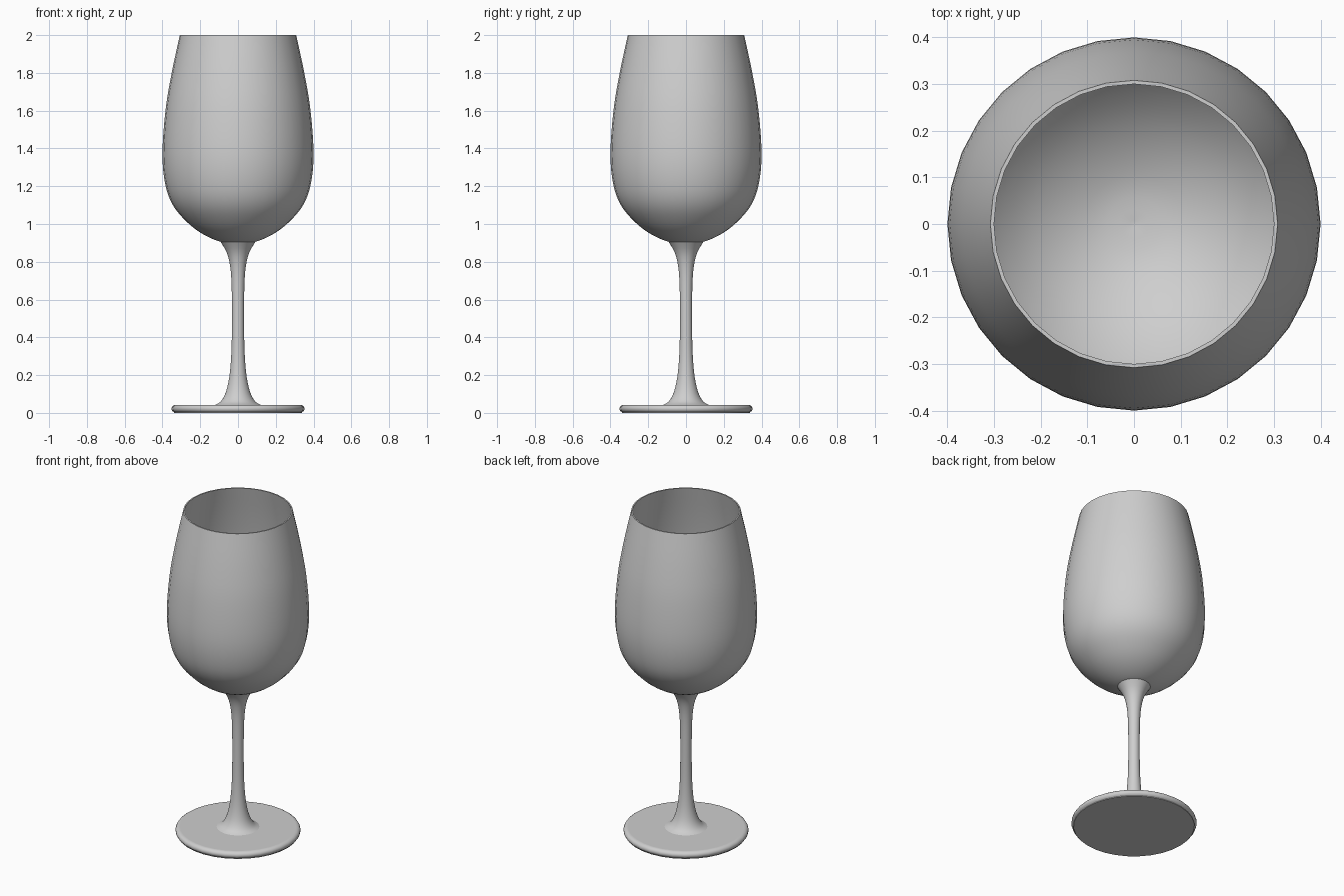
import bpy, bmesh, math

if "Cube" in bpy.data.objects:
    bpy.data.objects.remove(bpy.data.objects["Cube"])

SEGMENTS = 32
glass = bpy.data.materials.new("light grey glass")
glass.diffuse_color = (0.62, 0.62, 0.62, 1)
glass.use_nodes = True
glass.node_tree.nodes["Principled BSDF"].inputs["Base Color"].default_value = glass.diffuse_color


def smooth_path(points, steps=4):
    """Catmull-Rom curve through (radius, height) points."""
    p = [points[0]] + points + [points[-1]]
    path = []
    for a, b, c, d in zip(p, p[1:], p[2:], p[3:]):
        for s in range(steps):
            t = s / steps
            path.append(tuple(max(0, 0.5 * (2 * q + (r - o) * t
                        + (2 * o - 5 * q + 4 * r - u) * t ** 2
                        + (3 * q - o - 3 * r + u) * t ** 3))
                        for o, q, r, u in zip(a, b, c, d)))
    return path + [points[-1]]


def lathe(name, profile):
    """Spin a (radius, height) profile around z."""
    bm = bmesh.new()
    verts = [bm.verts.new((r, 0, z)) for r, z in profile]
    edges = [bm.edges.new(pair) for pair in zip(verts, verts[1:])]
    bmesh.ops.spin(bm, geom=verts + edges, cent=(0, 0, 0), axis=(0, 0, 1),
                   angle=math.tau, steps=SEGMENTS, use_duplicate=False)
    bmesh.ops.remove_doubles(bm, verts=bm.verts, dist=1e-4)
    bmesh.ops.recalc_face_normals(bm, faces=bm.faces)
    mesh = bpy.data.meshes.new(name)
    bm.to_mesh(mesh)
    bm.free()
    mesh.materials.append(glass)
    obj = bpy.data.objects.new(name, mesh)
    bpy.context.collection.objects.link(obj)
    bpy.ops.object.select_all(action='DESELECT')
    obj.select_set(True)
    bpy.context.view_layer.objects.active = obj
    bpy.ops.object.shade_smooth_by_angle(angle=math.radians(35))
    return obj


# Bowl: outer wall up to the rim, then back down inside
outer = smooth_path([(0, 0.895), (0.09, 0.905), (0.185, 0.946), (0.27, 1.01),
                     (0.345, 1.10), (0.385, 1.21), (0.4, 1.37),
                     (0.384, 1.6), (0.351, 1.8), (0.308, 2.0)])
WALL = 0.008
inner = [(max(0, r - WALL), z + WALL * max(0, 1 - (z - 0.895) / 0.4))
         for r, z in outer if r > WALL]
inner = [(0, 0.895 + WALL)] + inner
lathe("bowl", outer + inner[::-1])

# Stem: slender, flared at both ends
lathe("stem", [(0, 0.03)] + smooth_path([
    (0.12, 0.043), (0.092, 0.06), (0.066, 0.105), (0.046, 0.19),
    (0.035, 0.32), (0.032, 0.5), (0.034, 0.68), (0.042, 0.78),
    (0.06, 0.85), (0.092, 0.905)], 3) + [(0, 0.897)])

# Foot: flat disc with a rounded edge
rim = [(0.328 + 0.024 * math.cos(a), 0.022 + 0.021 * math.sin(a))
       for a in (math.radians(-60 + 25 * i) for i in range(7))]
lathe("foot", [(0, 0), (0.34, 0)] + rim + [(0.326, 0.043), (0, 0.043)])
